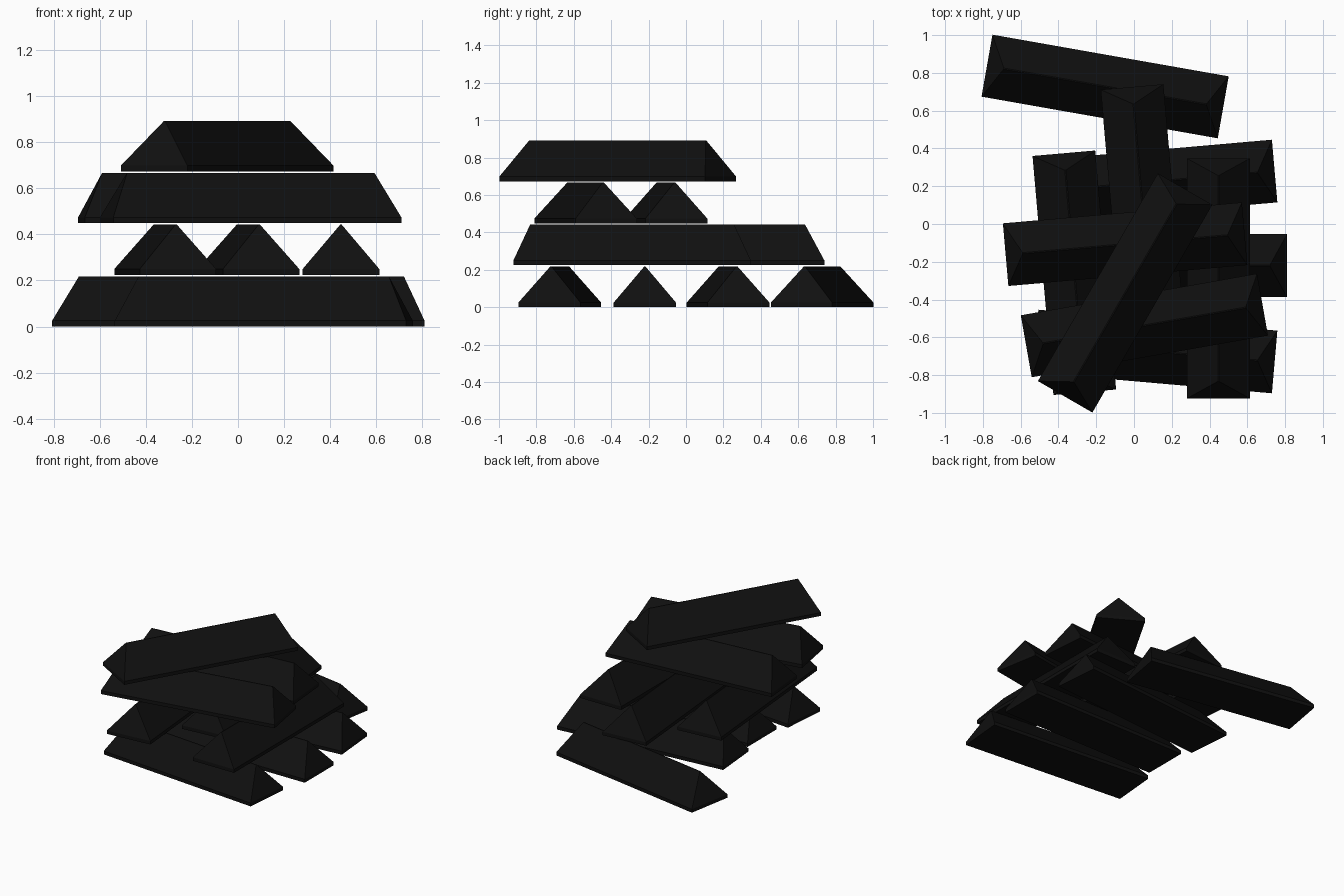
import bpy
import bmesh
from math import radians
from mathutils import Matrix

cube = bpy.data.objects.get("Cube")
if cube:
    bpy.data.objects.remove(cube, do_unlink=True)

LENGTH, WIDTH, HEIGHT = 1.27, 0.333, 0.218
WALL = 0.025        # upright rim below the slopes
END_INSET = 0.09    # how far the ridge stops short of each end
RIDGE_WIDTH = 0.006
LAYER_STEP = 0.2245

black = bpy.data.materials.new("charcoal_black")
black.use_nodes = True
colour = (0.005, 0.005, 0.005, 1)
black.diffuse_color = colour
black.node_tree.nodes["Principled BSDF"].inputs["Base Color"].default_value = colour


def ring(bm, length, width, z):
    """Rectangle of vertices at one height."""
    x, y = length / 2, width / 2
    return [bm.verts.new(p) for p in ((-x, -y, z), (x, -y, z), (x, y, z), (-x, y, z))]


def make_bar(name, x, y, layer, angle):
    """Hipped bar: flat base, short rim, slopes rising to a ridge."""
    bm = bmesh.new()
    rings = [ring(bm, LENGTH, WIDTH, 0),
             ring(bm, LENGTH, WIDTH, WALL),
             ring(bm, LENGTH - 2 * END_INSET, RIDGE_WIDTH, HEIGHT)]
    bm.faces.new(rings[0][::-1])
    bm.faces.new(rings[-1])
    for low, high in zip(rings, rings[1:]):
        for i in range(4):
            j = (i + 1) % 4
            bm.faces.new((low[i], low[j], high[j], high[i]))
    bm.normal_update()
    mesh = bpy.data.meshes.new(name)
    bm.to_mesh(mesh)
    bm.free()
    mesh.materials.append(black)
    obj = bpy.data.objects.new(name, mesh)
    obj.matrix_world = (Matrix.Translation((x, y, layer * LAYER_STEP))
                        @ Matrix.Rotation(radians(angle), 4, "Z"))
    bpy.context.collection.objects.link(obj)


# Each layer lists its bars as centre x, centre y, turn in degrees
layers = {
    "bottom_bar": [(-0.153, 0.728, -10), (0.112, 0.225, 5),
                   (0.175, -0.22, 0), (0.112, -0.675, -5)],
    "second_bar": [(0.447, -0.288, 90), (0.045, 0.093, 95), (-0.316, -0.258, 95)],
    "third_bar": [(-0.047, -0.107, 5), (0.055, -0.537, 10)],
    "top_bar": [(-0.047, -0.365, 60)],
}
for level, (name, bars) in enumerate(layers.items()):
    for n, (x, y, angle) in enumerate(bars, 1):
        make_bar(f"{name}_{n}", x, y, level, angle)
